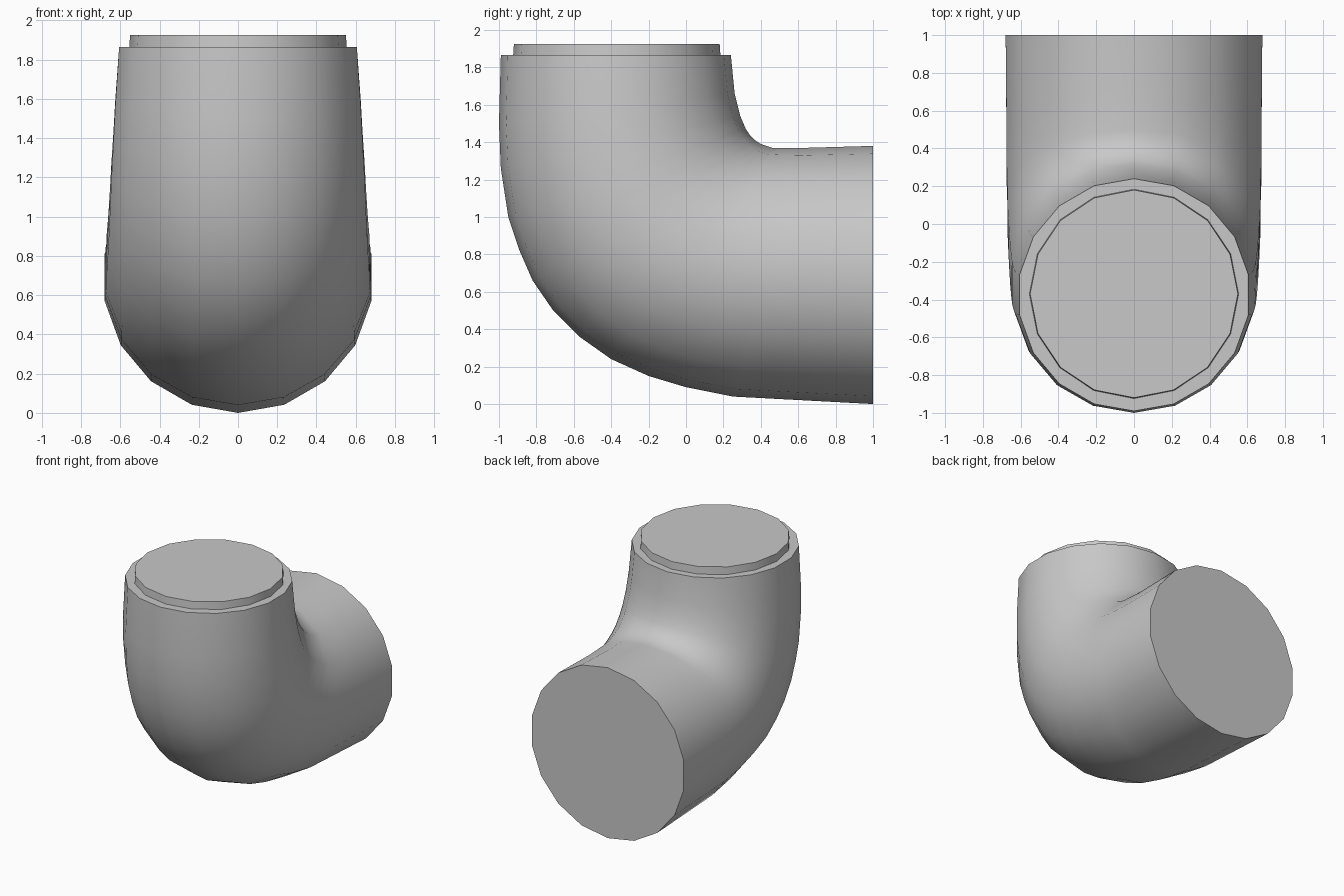
import bpy
import bmesh
import math
from mathutils import Vector

cube = bpy.data.objects.get("Cube")
if cube:
    bpy.data.objects.remove(cube, do_unlink=True)

grey = bpy.data.materials.new("plain grey")
grey.use_nodes = True
colour = (0.58, 0.58, 0.58, 1)
grey.diffuse_color = colour
grey.node_tree.nodes["Principled BSDF"].inputs["Base Color"].default_value = colour


def loft(name, sections, sides):
    """Skin ellipses, each spanning an outer and an inner (y, z) point with a half width."""
    bm = bmesh.new()
    rings = []
    for outer, inner, width in sections:
        a, b = Vector((0, *outer)), Vector((0, *inner))
        centre, radius = (a + b) / 2, (a - b) / 2
        ring = []
        for i in range(sides):
            t = math.tau * i / sides
            side = Vector((width * math.sin(t), 0, 0))
            ring.append(bm.verts.new(centre + radius * math.cos(t) + side))
        rings.append(ring)
    for low, high in zip(rings, rings[1:]):
        for i in range(sides):
            j = (i + 1) % sides
            bm.faces.new((low[i], low[j], high[j], high[i]))
    bm.faces.new(rings[0])
    bm.faces.new(rings[-1])
    bmesh.ops.recalc_face_normals(bm, faces=bm.faces)
    mesh = bpy.data.meshes.new(name)
    bm.to_mesh(mesh)
    bm.free()
    mesh.materials.append(grey)
    obj = bpy.data.objects.new(name, mesh)
    bpy.context.collection.objects.link(obj)
    bpy.ops.object.select_all(action="DESELECT")
    obj.select_set(True)
    bpy.context.view_layer.objects.active = obj
    bpy.ops.object.shade_smooth_by_angle(angle=math.radians(40))
    return obj


# Pipe elbow: wide outer bend, tight inner bend
loft("pipe_elbow", [
    ((-0.99, 1.865), (0.24, 1.865), 0.615),
    ((-1.0, 1.5), (0.26, 1.66), 0.635),
    ((-0.99, 1.26), (0.29, 1.54), 0.645),
    ((-0.95, 1.0), (0.32, 1.47), 0.655),
    ((-0.89, 0.82), (0.34, 1.44), 0.66),
    ((-0.82, 0.66), (0.37, 1.41), 0.665),
    ((-0.71, 0.5), (0.4, 1.39), 0.67),
    ((-0.57, 0.36), (0.43, 1.38), 0.675),
    ((-0.4, 0.24), (0.46, 1.37), 0.68),
    ((-0.2, 0.15), (0.5, 1.37), 0.68),
    ((0, 0.09), (0.55, 1.37), 0.685),
    ((0.25, 0.04), (0.65, 1.37), 0.685),
    ((1.0, 0), (1.0, 1.38), 0.69),
], 18)

# Raised disc on the upright opening
loft("top_disc", [
    ((-0.925, 1.85), (0.185, 1.85), 0.555),
    ((-0.92, 1.925), (0.18, 1.925), 0.55),
], 16)
